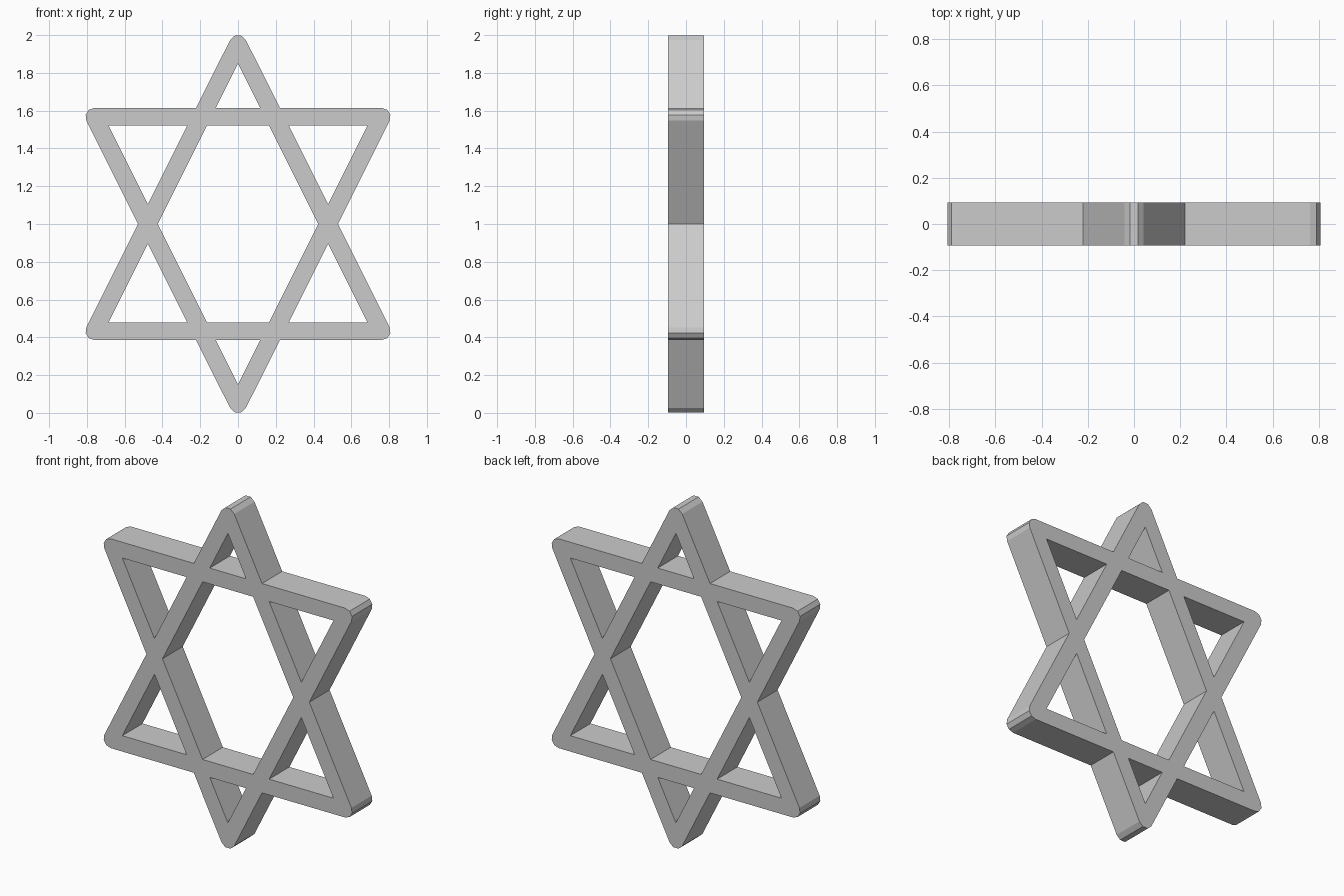
import bpy, bmesh, math
from mathutils import Vector

cube = bpy.data.objects.get("Cube")
if cube:
    bpy.data.objects.remove(cube, do_unlink=True)

HALF_BAR = 0.0465      # half the width of each bar
DEPTH = 0.188          # front to back
ARC_STEPS = 3          # flat facets on each rounded tip
CORNERS = [Vector((0, 1.9535)), Vector((-0.761, 0.432)), Vector((0.761, 0.432))]

grey = bpy.data.materials.new("plain_grey")
grey.use_nodes = True
colour = (0.6, 0.6, 0.6, 1)
grey.diffuse_color = colour
grey.node_tree.nodes["Principled BSDF"].inputs["Base Color"].default_value = colour


def triangle_frame(name, flip):
    """Triangular frame with rounded outer tips and sharp inner corners."""
    bm = bmesh.new()

    def vert(p):
        return bm.verts.new((p.x, -DEPTH / 2, 2 - p.y if flip else p.y))

    tips = []
    for i, c in enumerate(CORNERS):
        before = (c - CORNERS[i - 1]).normalized()
        after = (CORNERS[(i + 1) % 3] - c).normalized()
        n0 = Vector((before.y, -before.x))
        n1 = Vector((after.y, -after.x))
        start = math.atan2(n0.y, n0.x)
        sweep = (math.atan2(n1.y, n1.x) - start) % math.tau
        arc = []
        for k in range(ARC_STEPS + 1):
            a = start + sweep * k / ARC_STEPS
            arc.append(vert(c + HALF_BAR * Vector((math.cos(a), math.sin(a)))))
        mitre = (n0 + n1).normalized()
        tips.append((vert(c - mitre * HALF_BAR / mitre.dot(n0)), arc))

    # Rounded tips and the straight bars between them
    for i, (inner, arc) in enumerate(tips):
        next_inner, next_arc = tips[(i + 1) % 3]
        bm.faces.new([inner] + arc)
        bm.faces.new([inner, arc[-1], next_arc[0], next_inner])

    # Give the frame its depth
    grown = bmesh.ops.extrude_face_region(bm, geom=bm.faces[:], use_keep_orig=True)
    moved = [g for g in grown["geom"] if isinstance(g, bmesh.types.BMVert)]
    bmesh.ops.translate(bm, verts=moved, vec=(0, DEPTH, 0))
    bmesh.ops.recalc_face_normals(bm, faces=bm.faces[:])

    mesh = bpy.data.meshes.new(name)
    bm.to_mesh(mesh)
    bm.free()
    mesh.materials.append(grey)
    obj = bpy.data.objects.new(name, mesh)
    bpy.context.collection.objects.link(obj)
    return obj


# Two opposed triangles fused into one flush star
star = triangle_frame("star_frame", False)
lower = triangle_frame("inverted_triangle", True)
union = star.modifiers.new("fuse", "BOOLEAN")
union.operation = "UNION"
union.solver = "EXACT"
union.object = lower
bpy.context.view_layer.objects.active = star
bpy.ops.object.modifier_apply(modifier=union.name)
bpy.data.objects.remove(lower, do_unlink=True)
